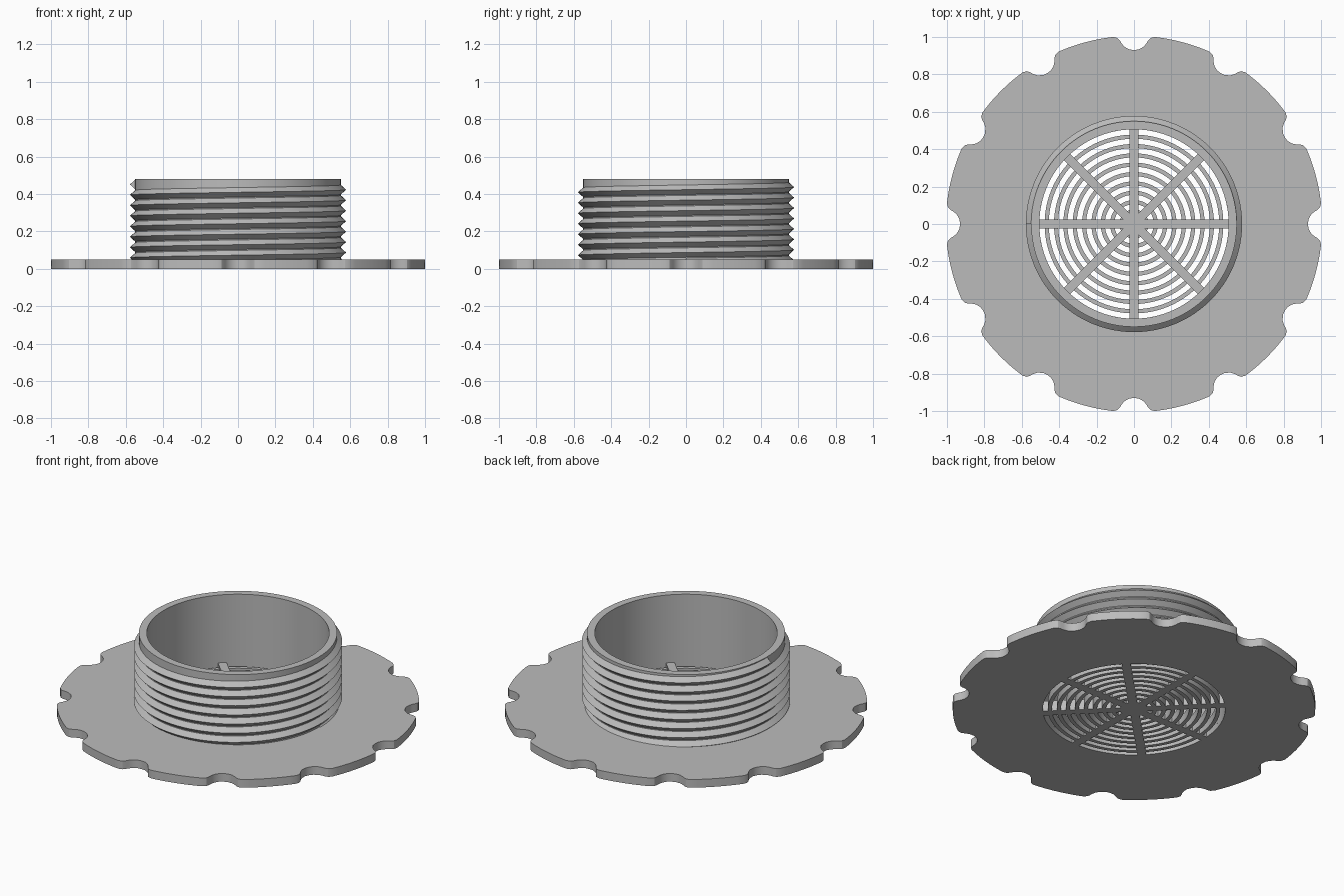
import bpy, bmesh, math
from mathutils import Matrix

cube = bpy.data.objects.get("Cube")
if cube:
    bpy.data.objects.remove(cube)

grey = bpy.data.materials.new("plain grey")
grey.use_nodes = True
COLOUR = (0.5, 0.5, 0.5, 1)
grey.diffuse_color = COLOUR
grey.node_tree.nodes["Principled BSDF"].inputs["Base Color"].default_value = COLOUR

FLANGE_TOP = 0.05
RIM_TOP = 0.48
INNER_R, ROOT_R, CREST_R = 0.506, 0.55, 0.578
PITCH = 0.056


def finish(name, bm):
    bmesh.ops.recalc_face_normals(bm, faces=bm.faces)
    mesh = bpy.data.meshes.new(name)
    bm.to_mesh(mesh)
    bm.free()
    mesh.materials.append(grey)
    obj = bpy.data.objects.new(name, mesh)
    bpy.context.collection.objects.link(obj)
    bpy.ops.object.select_all(action='DESELECT')
    obj.select_set(True)
    bpy.context.view_layer.objects.active = obj
    bpy.ops.object.shade_smooth_by_angle(angle=math.radians(30))
    return obj


def sweep(bm, sections, closed):
    """Join a row of matching cross-sections with quads."""
    rows = [[bm.verts.new(p) for p in s] for s in sections]
    n = len(rows[0])
    pairs = list(zip(rows, rows[1:]))
    if closed:
        pairs.append((rows[-1], rows[0]))
    else:
        bm.faces.new(rows[0])
        bm.faces.new(rows[-1])
    for a, b in pairs:
        for i in range(n):
            j = (i + 1) % n
            bm.faces.new((a[i], a[j], b[j], b[i]))


def polar(r, angle, z):
    return (r * math.cos(angle), r * math.sin(angle), z)


def tube(bm, r_in, r_out, z0, z1, segments=96):
    profile = ((r_in, z0), (r_out, z0), (r_out, z1), (r_in, z1))
    sweep(bm, [[polar(r, math.tau * k / segments, z) for r, z in profile]
               for k in range(segments)], True)


# Flange with twelve rounded grip notches
notch = [(0, .93), (.025, .933), (.05, .947), (.067, .966),
         (.075, .98), (.088, .994), (.11, 1.0)]
half = [(math.atan2(x, y), math.hypot(x, y)) for x, y in notch]
step = math.tau / 12
edge, edge_r = half[-1]
arc = [(edge + (step - 2 * edge) * k / 8, edge_r) for k in range(1, 8)]
sector = half + arc + [(step - a, r) for a, r in reversed(half[1:])]
outline = [(a + step * k, r) for k in range(12) for a, r in sector]
bm = bmesh.new()
sweep(bm, [[polar(INNER_R, a, 0), polar(r, a, 0),
            polar(r, a, FLANGE_TOP), polar(INNER_R, a, FLANGE_TOP)]
           for a, r in outline], True)
finish("flange", bm)

# Hollow collar
bm = bmesh.new()
tube(bm, INNER_R, ROOT_R, FLANGE_TOP - 0.02, RIM_TOP)
finish("collar", bm)

# Right-handed helical thread, ending on the right-hand side near the rim
TURNS, PER_TURN = 7.5, 96
END_Z = RIM_TOP - PITCH / 2 - 0.001
sections = []
for k in range(int(TURNS * PER_TURN) + 1):
    back = TURNS - k / PER_TURN
    a = math.pi - math.tau * back
    z = END_Z - PITCH * back
    sections.append([polar(ROOT_R - 0.003, a, z - PITCH / 2),
                     polar(CREST_R, a, z),
                     polar(ROOT_R - 0.003, a, z + PITCH / 2)])
bm = bmesh.new()
sweep(bm, sections, False)
finish("thread", bm)

# Strainer rings and hub
SLOT, SPACING = 0.028, 0.05
bm = bmesh.new()
for k in range(8):
    outer = INNER_R - SLOT - k * SPACING
    tube(bm, outer - (SPACING - SLOT), outer, 0, FLANGE_TOP)
hub_r = INNER_R - SLOT - 8 * SPACING
bmesh.ops.create_cone(bm, cap_ends=True, segments=48, radius1=hub_r, radius2=hub_r,
                      depth=FLANGE_TOP, matrix=Matrix.Translation((0, 0, FLANGE_TOP / 2)))
finish("strainer_rings", bm)

# Strainer spokes, standing slightly above the rings
SPOKE_H = 0.065
bm = bmesh.new()
for k in range(4):
    bmesh.ops.create_cube(bm, size=1, matrix=Matrix.Rotation(k * math.pi / 4, 4, 'Z')
                          @ Matrix.Translation((0, 0, SPOKE_H / 2))
                          @ Matrix.Diagonal((2 * INNER_R + 0.004, 0.048, SPOKE_H, 1)))
finish("strainer_spokes", bm)
